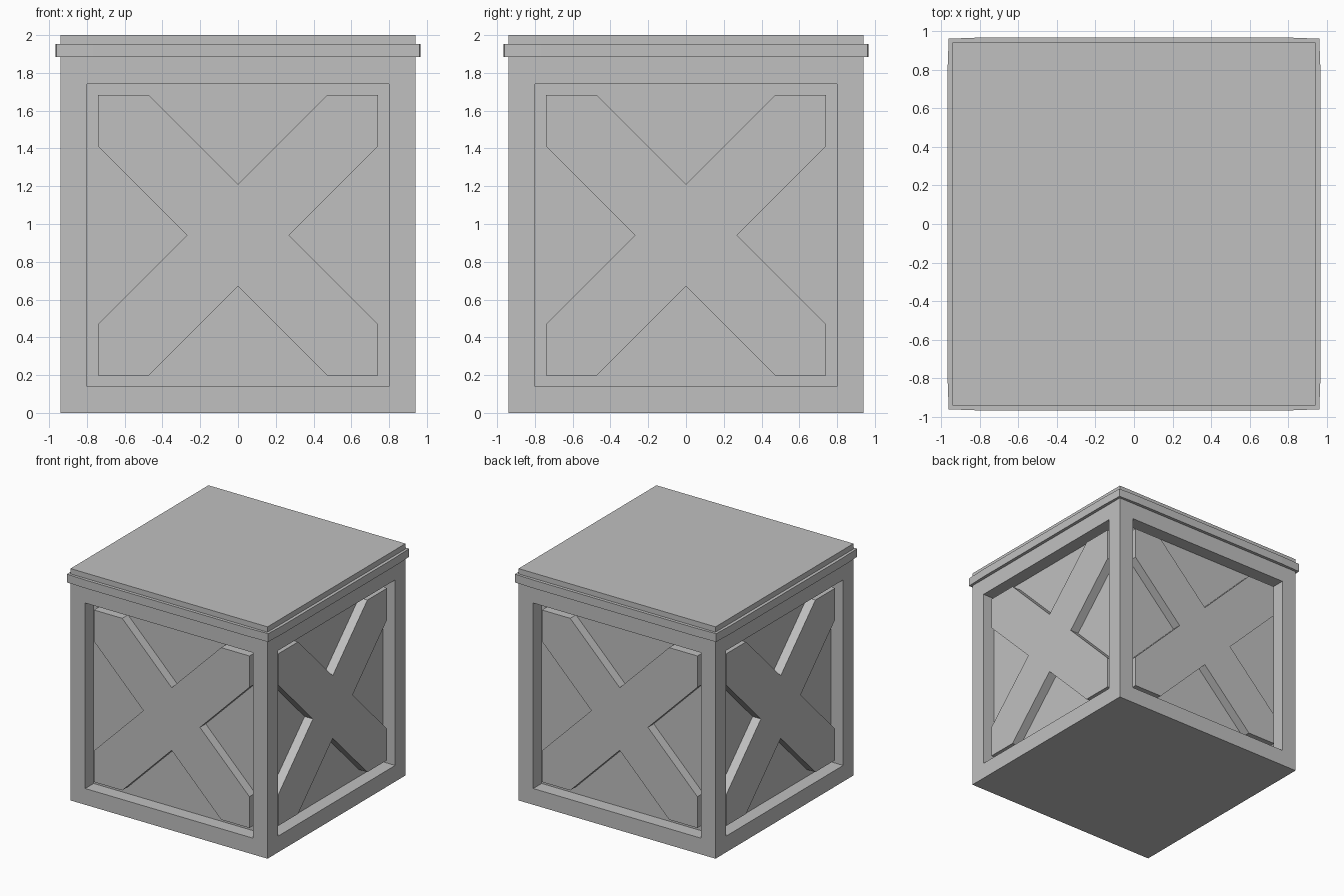
import bpy, bmesh
from math import pi
from mathutils import Matrix, Vector

cube = bpy.data.objects.get("Cube")
if cube:
    bpy.data.objects.remove(cube, do_unlink=True)

HALF = 0.94        # half width of the body
OPEN = 0.742       # half width of each side opening
NOTCH = 0.27       # distance from the cross centre to its inner corners
BEAM_IN, PANEL_IN = 0.036, 0.115

grey = bpy.data.materials.new("plain_grey")
grey.use_nodes = True
colour = (0.53, 0.53, 0.53, 1)
grey.diffuse_color = colour
grey.node_tree.nodes["Principled BSDF"].inputs["Base Color"].default_value = colour


def finish(name, bm):
    bmesh.ops.recalc_face_normals(bm, faces=bm.faces)
    mesh = bpy.data.meshes.new(name)
    bm.to_mesh(mesh)
    bm.free()
    mesh.materials.append(grey)
    obj = bpy.data.objects.new(name, mesh)
    bpy.context.collection.objects.link(obj)
    return obj


def prism(name, points, z0, z1):
    """Extrude a flat outline from z0 up to z1."""
    bm = bmesh.new()
    face = bm.faces.new([bm.verts.new((x, y, z0)) for x, y in points])
    top = bmesh.ops.extrude_face_region(bm, geom=[face])["geom"]
    verts = [v for v in top if isinstance(v, bmesh.types.BMVert)]
    bmesh.ops.translate(bm, verts=verts, vec=(0, 0, z1 - z0))
    return finish(name, bm)


def four_fold(points):
    """Repeat an outline piece around the four quarters."""
    return [(Matrix.Rotation(i * pi / 2, 2) @ Vector(p))[:]
            for i in range(4) for p in points]


# Body with a recessed panel in each side
bm = bmesh.new()
bmesh.ops.create_cube(bm, size=2 * HALF,
                      matrix=Matrix.Translation((0, 0, HALF)))
bm.normal_update()
sides = [f for f in bm.faces if abs(f.normal.z) < 0.5]
bmesh.ops.inset_individual(bm, faces=sides, thickness=HALF - OPEN)
bmesh.ops.inset_individual(bm, faces=sides, thickness=0, depth=-PANEL_IN)
finish("crate_body", bm)

# Cross brace in each recess
arm = OPEN - NOTCH
cross = four_fold([(NOTCH, 0), (OPEN, arm), (OPEN, OPEN), (arm, OPEN)])
for i, side in enumerate(("front", "left", "back", "right")):
    brace = prism(side + "_cross_brace", cross,
                  HALF - PANEL_IN, HALF - BEAM_IN)
    brace.matrix_world = (Matrix.Translation((0, 0, HALF))
                          @ Matrix.Rotation(i * pi / 2, 4, "Z")
                          @ Matrix.Rotation(pi / 2, 4, "X"))

# Lid: slightly bowed rim and the slab above it
rim = four_fold([(0.967, -0.77), (0.967, 0.77), (0.96, 0.96)])
prism("lid_rim", rim, 1.883, 1.954)
prism("lid_slab", four_fold([(HALF, HALF)]), 2 * HALF, 2)
